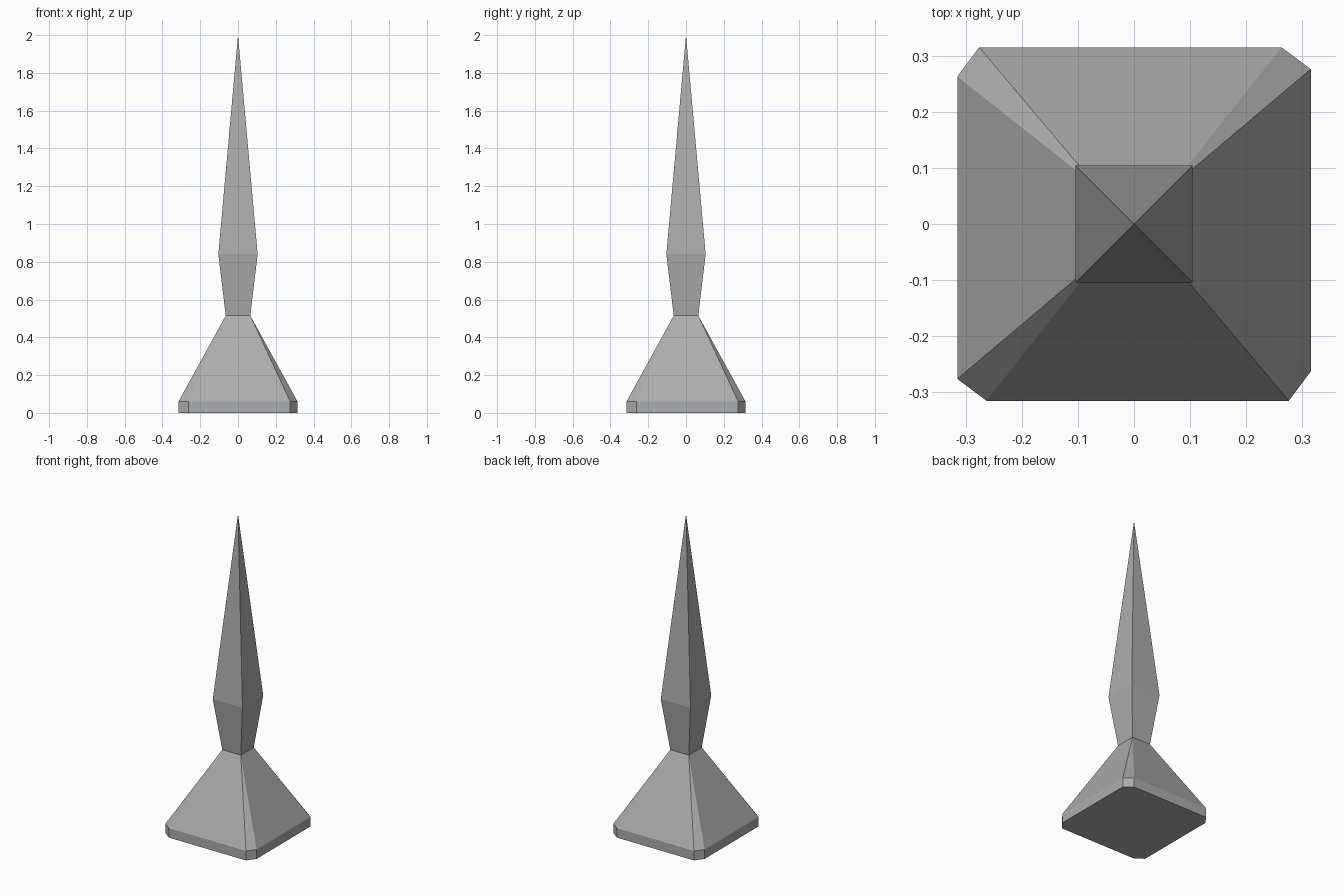
import bpy
import bmesh

if "Cube" in bpy.data.objects:
    bpy.data.objects.remove(bpy.data.objects["Cube"])

# Dark grey stone
stone = bpy.data.materials.new("dark_grey")
stone.diffuse_color = (0.42, 0.42, 0.42, 1)
stone.use_nodes = True
stone.node_tree.nodes["Principled BSDF"].inputs["Base Color"].default_value = stone.diffuse_color


def four_fold(points, z):
    """Repeat the points of one corner around z, counter-clockwise."""
    ring = []
    for _ in range(4):
        ring += [(x, y, z) for x, y in points]
        points = [(-y, x) for x, y in points]
    return ring


def new_object(name, bm):
    bmesh.ops.recalc_face_normals(bm, faces=bm.faces)
    mesh = bpy.data.meshes.new(name)
    bm.to_mesh(mesh)
    bm.free()
    mesh.materials.append(stone)
    obj = bpy.data.objects.new(name, mesh)
    bpy.context.collection.objects.link(obj)
    return obj


def add_ring(bm, coords):
    return [bm.verts.new(c) for c in coords]


NECK, NECK_Z = 0.065, 0.515

# Flared foot: plinth with skewed cut corners, each narrowing to a neck corner
bm = bmesh.new()
corner = [(0.315, 0.276), (0.263, 0.315)]
bottom = add_ring(bm, four_fold(corner, 0))
rim = add_ring(bm, four_fold(corner, 0.06))
neck = add_ring(bm, four_fold([(NECK, NECK)], NECK_Z))
bm.faces.new(bottom[::-1])
for i in range(8):
    j = (i + 1) % 8
    bm.faces.new((bottom[i], bottom[j], rim[j], rim[i]))
for k in range(4):
    a, b, c = rim[2 * k], rim[2 * k + 1], rim[(2 * k + 2) % 8]
    bm.faces.new((a, b, neck[k]))
    bm.faces.new((b, c, neck[(k + 1) % 4], neck[k]))
new_object("flared_foot", bm)

# Spike: square shaft widening to the waist, then tapering to a point
bm = bmesh.new()
neck = add_ring(bm, four_fold([(NECK, NECK)], NECK_Z))
waist = add_ring(bm, four_fold([(0.104, 0.104)], 0.84))
tip = bm.verts.new((0, 0, 2))
for i in range(4):
    j = (i + 1) % 4
    bm.faces.new((neck[i], neck[j], waist[j], waist[i]))
    bm.faces.new((waist[i], waist[j], tip))
new_object("spike", bm)
